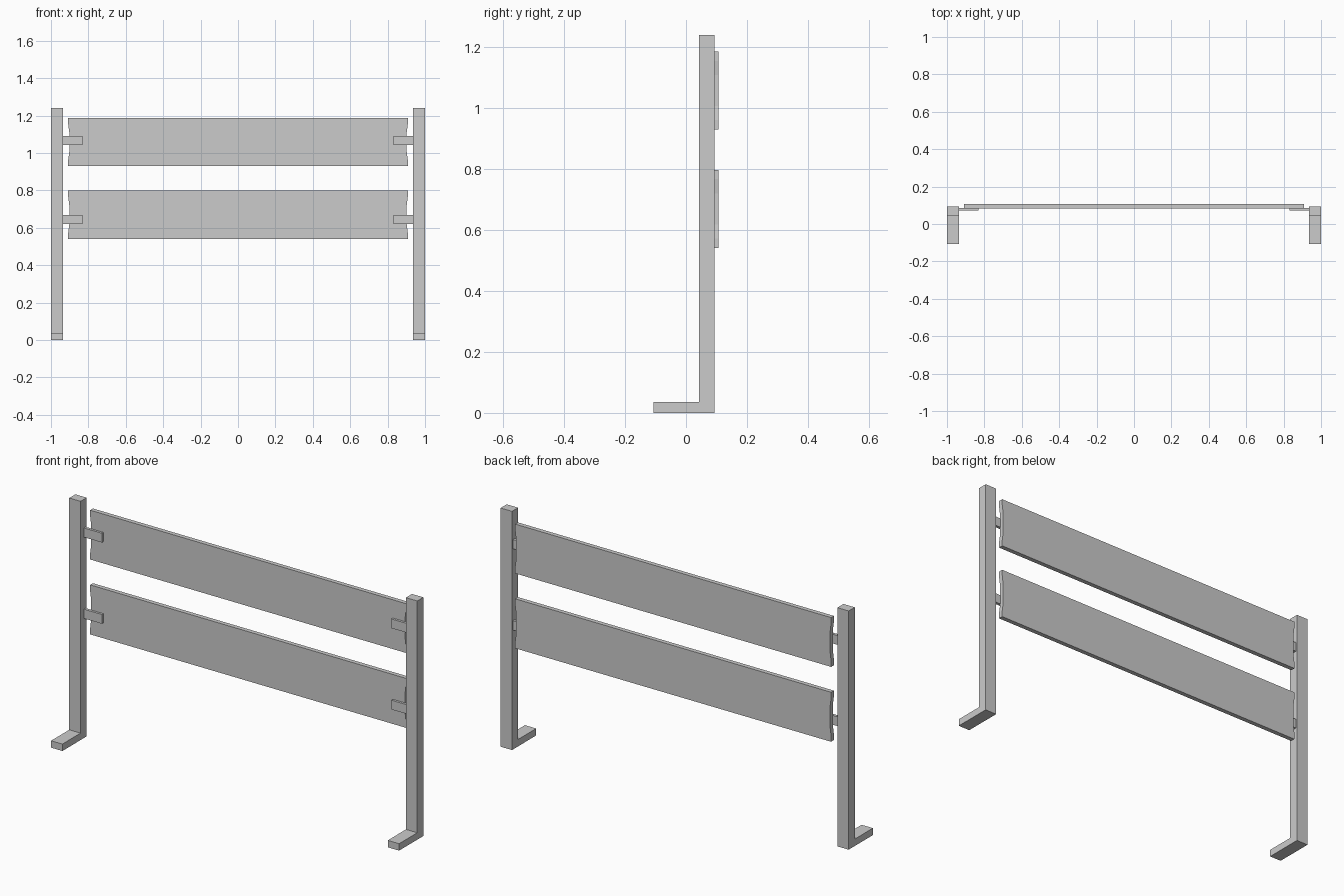
import bpy, bmesh

if "Cube" in bpy.data.objects:
    bpy.data.objects.remove(bpy.data.objects["Cube"])


def prism(name, pts, axis, lo, hi):
    """Extrude a 2D outline along axis 'x' (pts = y,z) or 'y' (pts = x,z)."""
    def place(p, d):
        return (d, p[0], p[1]) if axis == 'x' else (p[0], d, p[1])
    bm = bmesh.new()
    face = bm.faces.new([bm.verts.new(place(p, lo)) for p in pts])
    ext = bmesh.ops.extrude_face_region(bm, geom=[face])
    moved = [g for g in ext['geom'] if isinstance(g, bmesh.types.BMVert)]
    step = (hi - lo, 0, 0) if axis == 'x' else (0, hi - lo, 0)
    bmesh.ops.translate(bm, verts=moved, vec=step)
    bmesh.ops.recalc_face_normals(bm, faces=bm.faces)
    me = bpy.data.meshes.new(name)
    bm.to_mesh(me)
    bm.free()
    ob = bpy.data.objects.new(name, me)
    bpy.context.collection.objects.link(ob)
    return ob


# L-shaped posts with a forward foot
leg = [(-0.106, 0), (0.093, 0), (0.093, 1.24), (0.043, 1.24),
       (0.043, 0.036), (-0.106, 0.036)]
for side, s in (("left", -1), ("right", 1)):
    prism(f"{side}_post", leg, 'x', *sorted((s * 0.935, s)))

# Boards with slightly hollow ends, and the brackets holding them
for level, z0, z1, zb in (("upper", 0.93, 1.186, 1.067),
                          ("lower", 0.541, 0.798, 0.645)):
    ends = [(0.908, 0.0), (0.908, 0.12), (0.902, 0.3),
            (0.902, 0.7), (0.908, 0.88), (0.908, 1.0)]
    right = [(x, z0 + t * (z1 - z0)) for x, t in ends]
    left = [(-x, z) for x, z in reversed(right)]
    prism(f"{level}_board", right + left, 'y', 0.083, 0.106)
    for side, s in (("left", -1), ("right", 1)):
        a, b = sorted((s * 0.832, s * 0.94))
        prism(f"{level}_{side}_bracket",
              [(a, zb - 0.024), (b, zb - 0.024), (b, zb + 0.024), (a, zb + 0.024)],
              'y', 0.071, 0.086)
